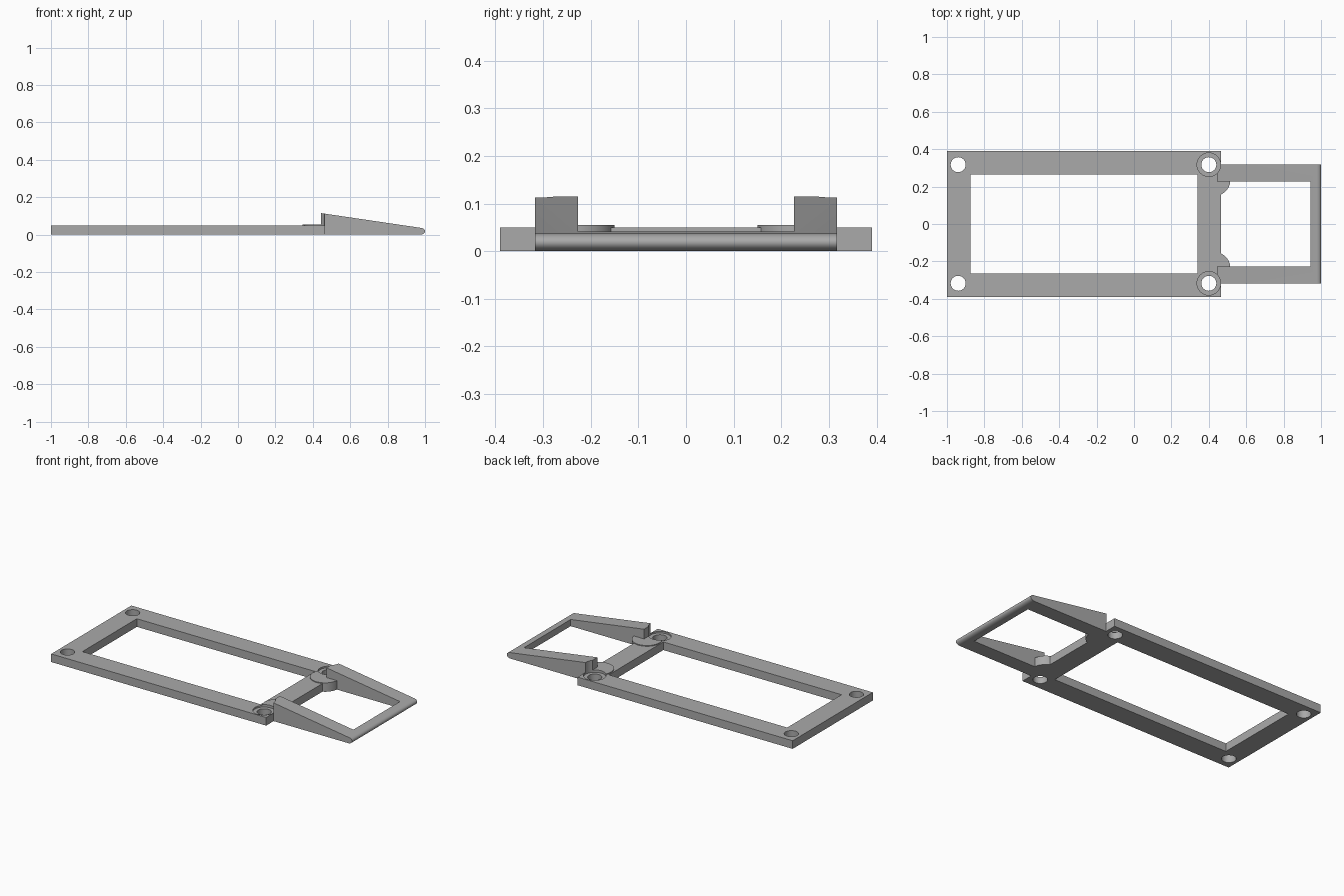
import bpy, bmesh, math
from mathutils import Vector

cube = bpy.data.objects.get("Cube")
if cube:
    bpy.data.objects.remove(cube, do_unlink=True)

# Single grey plastic
grey = bpy.data.materials.new("grey plastic")
grey.use_nodes = True
GREY = (0.40, 0.40, 0.40, 1)
grey.diffuse_color = GREY
grey.node_tree.nodes["Principled BSDF"].inputs["Base Color"].default_value = GREY


def prism(name, outline, offset):
    """Solid made by sweeping a closed outline along an offset."""
    bm = bmesh.new()
    face = bm.faces.new([bm.verts.new(p) for p in outline])
    ext = bmesh.ops.extrude_face_region(bm, geom=[face])
    moved = [v for v in ext["geom"] if isinstance(v, bmesh.types.BMVert)]
    bmesh.ops.translate(bm, verts=moved, vec=Vector(offset))
    bmesh.ops.recalc_face_normals(bm, faces=bm.faces[:])
    mesh = bpy.data.meshes.new(name)
    bm.to_mesh(mesh)
    bm.free()
    mesh.materials.append(grey)
    ob = bpy.data.objects.new(name, mesh)
    bpy.context.collection.objects.link(ob)
    return ob


def box(name, x0, x1, y0, y1, z0, z1):
    return prism(name, [(x0, y0, z0), (x1, y0, z0), (x1, y1, z0), (x0, y1, z0)],
                 (0, 0, z1 - z0))


def cylinder(name, x, y, r, z0, z1, n=48):
    ring = [(x + r * math.cos(math.tau * i / n), y + r * math.sin(math.tau * i / n), z0)
            for i in range(n)]
    return prism(name, ring, (0, 0, z1 - z0))


def combine(body, tool, operation):
    """Apply a boolean to the body and discard the tool."""
    tool.hide_render = True
    mod = body.modifiers.new(operation, "BOOLEAN")
    mod.operation, mod.object, mod.solver = operation, tool, "EXACT"
    bpy.context.view_layer.objects.active = body
    bpy.ops.object.modifier_apply(modifier=mod.name)
    bpy.data.objects.remove(tool, do_unlink=True)


# Flat rectangular frame with its window
body = box("mounting_frame", -1, 0.465, -0.39, 0.39, 0, 0.05)
combine(body, box("window", -0.875, 0.34, -0.265, 0.265, -1, 1), "DIFFERENCE")

# Wedge-shaped loop: side profile with a rounded tip, swept across the width
tip = [(0.973 + 0.027 * math.sin(a), 0.0185 - 0.0185 * math.cos(a))
       for a in (math.pi * i / 16 for i in range(17))]
profile = [(0.445, 0)] + tip + [(0.445, 0.115)]
loop = prism("wedge_loop", [(x, -0.317, z) for x, z in profile], (0, 0.634, 0))
combine(loop, box("loop_opening", 0.3, 0.945, -0.227, 0.227, -1, 1), "DIFFERENCE")
combine(body, loop, "UNION")

# Rounded gussets where the arms meet the frame
for side in (-1, 1):
    combine(body, cylinder("gusset", 0.43, side * 0.235, 0.085, 0, 0.055), "UNION")

# Screw holes, with counterbores next to the arms
for side in (-1, 1):
    y = side * 0.317
    combine(body, cylinder("counterbore", 0.40, y, 0.063, 0.04, 1), "DIFFERENCE")
    for x in (-0.94, 0.40):
        combine(body, cylinder("screw_hole", x, y, 0.04, -1, 1), "DIFFERENCE")

# Smooth the curved walls, keep the edges crisp
bpy.ops.object.select_all(action="DESELECT")
body.select_set(True)
bpy.context.view_layer.objects.active = body
bpy.ops.object.shade_smooth_by_angle(angle=math.radians(30))
